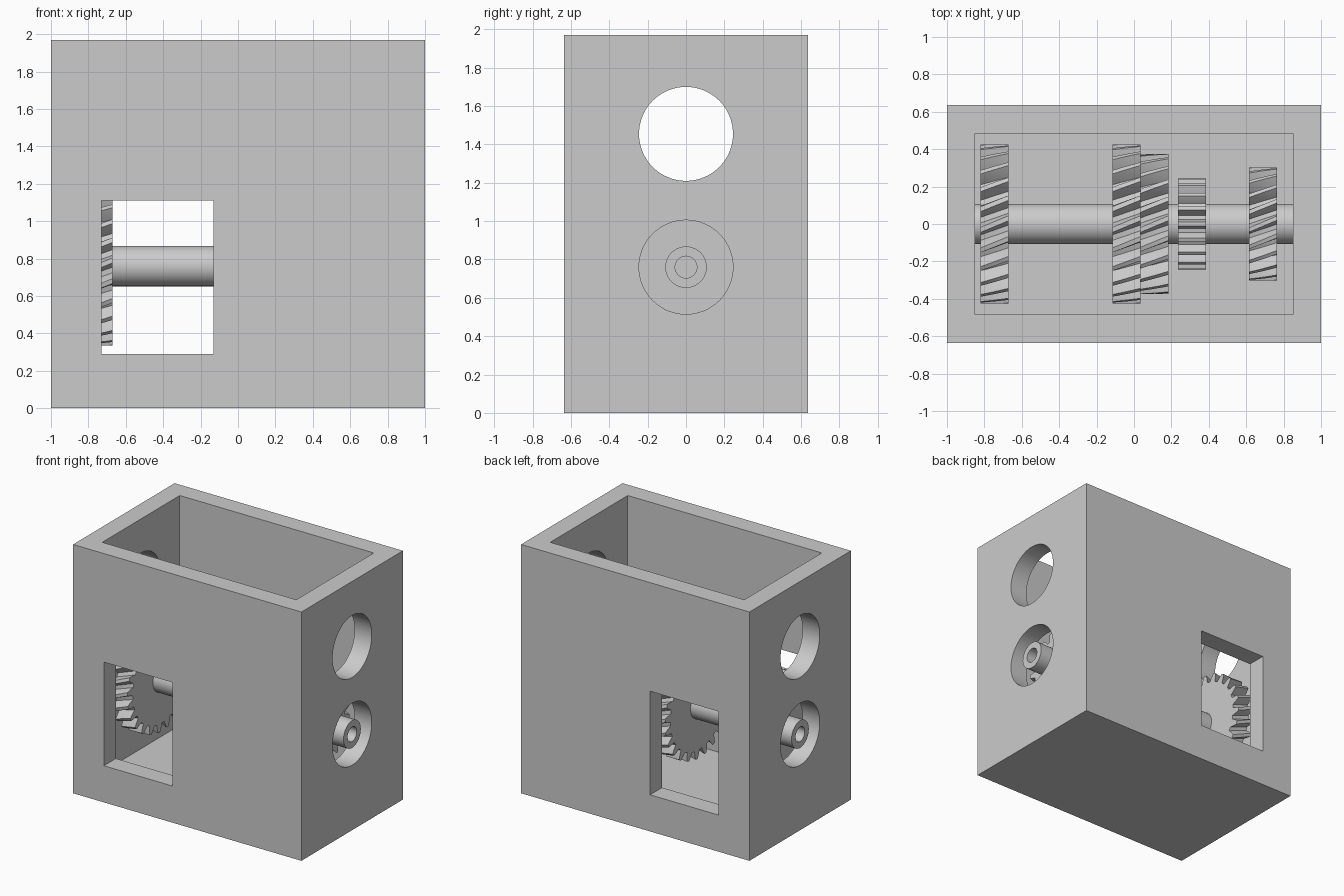
import bpy, bmesh, math

if "Cube" in bpy.data.objects:
    bpy.data.objects.remove(bpy.data.objects["Cube"])

AXLE_Z = 0.76      # height of the gear shaft
UPPER_Z = 1.455    # height of the empty shaft holes

grey = bpy.data.materials.new("plain grey")
grey.diffuse_color = (0.6, 0.6, 0.6, 1)
grey.use_nodes = True
grey.node_tree.nodes["Principled BSDF"].inputs["Base Color"].default_value = grey.diffuse_color


def box(name, lo, hi):
    bpy.ops.mesh.primitive_cube_add(size=1, location=[(a + b) / 2 for a, b in zip(lo, hi)])
    ob = bpy.context.object
    ob.name = name
    ob.scale = [b - a for a, b in zip(lo, hi)]
    bpy.ops.object.transform_apply(location=True, rotation=True, scale=True)
    return ob


def rod(name, x0, x1, z, r, sides=96):
    bpy.ops.mesh.primitive_cylinder_add(vertices=sides, radius=r, depth=x1 - x0,
                                        location=((x0 + x1) / 2, 0, z),
                                        rotation=(0, math.pi / 2, 0))
    ob = bpy.context.object
    ob.name = name
    bpy.ops.object.transform_apply(location=True, rotation=True, scale=True)
    return ob


def cut(target, cutter):
    mod = target.modifiers.new("cut", 'BOOLEAN')
    mod.object = cutter
    mod.operation = 'DIFFERENCE'
    mod.solver = 'EXACT'
    bpy.context.view_layer.objects.active = target
    bpy.ops.object.modifier_apply(modifier=mod.name)
    bpy.data.objects.remove(cutter, do_unlink=True)


def finish(ob, angle=30):
    ob.data.materials.clear()
    ob.data.materials.append(grey)
    bpy.ops.object.select_all(action='DESELECT')
    ob.select_set(True)
    bpy.context.view_layer.objects.active = ob
    bpy.ops.object.shade_smooth_by_angle(angle=math.radians(angle))


def gear(name, x0, x1, radius, depth, teeth, helix_deg):
    # tooth outline: (fraction of one pitch, height from root to tip)
    tooth = [(-0.34, 0), (-0.23, 0.55), (-0.12, 1), (0.12, 1), (0.23, 0.55), (0.34, 0)]
    layers = 5 if helix_deg else 1
    twist = -(x1 - x0) * math.tan(math.radians(helix_deg)) / (radius - depth / 2)
    bm = bmesh.new()
    rings = []
    for k in range(layers + 1):
        t = k / layers
        ring = []
        for i in range(teeth):
            for f, h in tooth:
                a = math.pi / 2 + (i + f) * math.tau / teeth + twist * (t - 0.5)
                r = radius - depth * (1 - h)
                ring.append(bm.verts.new((x0 + (x1 - x0) * t,
                                          r * math.cos(a), AXLE_Z + r * math.sin(a))))
        rings.append(ring)
    n = len(rings[0])
    for lower, upper in zip(rings, rings[1:]):
        for i in range(n):
            j = (i + 1) % n
            bm.faces.new((lower[i], lower[j], upper[j], upper[i]))
    bm.faces.new(rings[0])
    bm.faces.new(rings[-1])
    bmesh.ops.recalc_face_normals(bm, faces=bm.faces)
    me = bpy.data.meshes.new(name)
    bm.to_mesh(me)
    bm.free()
    ob = bpy.data.objects.new(name, me)
    bpy.context.collection.objects.link(ob)
    finish(ob, 15)


# housing: open-topped box with a window through front and back, and shaft holes
housing = box("housing", (-1, -0.635, 0), (1, 0.635, 1.97))
cut(housing, box("cavity", (-0.85, -0.485, 0.15), (0.85, 0.485, 2.2)))
cut(housing, box("window", (-0.73, -1, 0.29), (-0.13, 1, 1.11)))
for z in (AXLE_Z, UPPER_Z):
    cut(housing, rod("shaft_hole", -1.2, 1.2, z, 0.245))
finish(housing)

# shaft with a blind bore in each end
shaft = rod("shaft", -1, 1, AXLE_Z, 0.108, 64)
for s in (-1, 1):
    cut(shaft, rod("bore", min(s * 0.8, s * 1.1), max(s * 0.8, s * 1.1), AXLE_Z, 0.057, 48))
finish(shaft)

# gears along the shaft: four helical, one straight-cut
gear("end_gear", -0.82, -0.67, 0.425, 0.066, 24, 21)
gear("middle_large_gear", -0.115, 0.035, 0.425, 0.066, 24, 21)
gear("middle_small_gear", 0.035, 0.185, 0.375, 0.062, 22, 21)
gear("straight_gear", 0.235, 0.385, 0.245, 0.045, 18, 0)
gear("far_gear", 0.615, 0.765, 0.303, 0.057, 20, 21)
